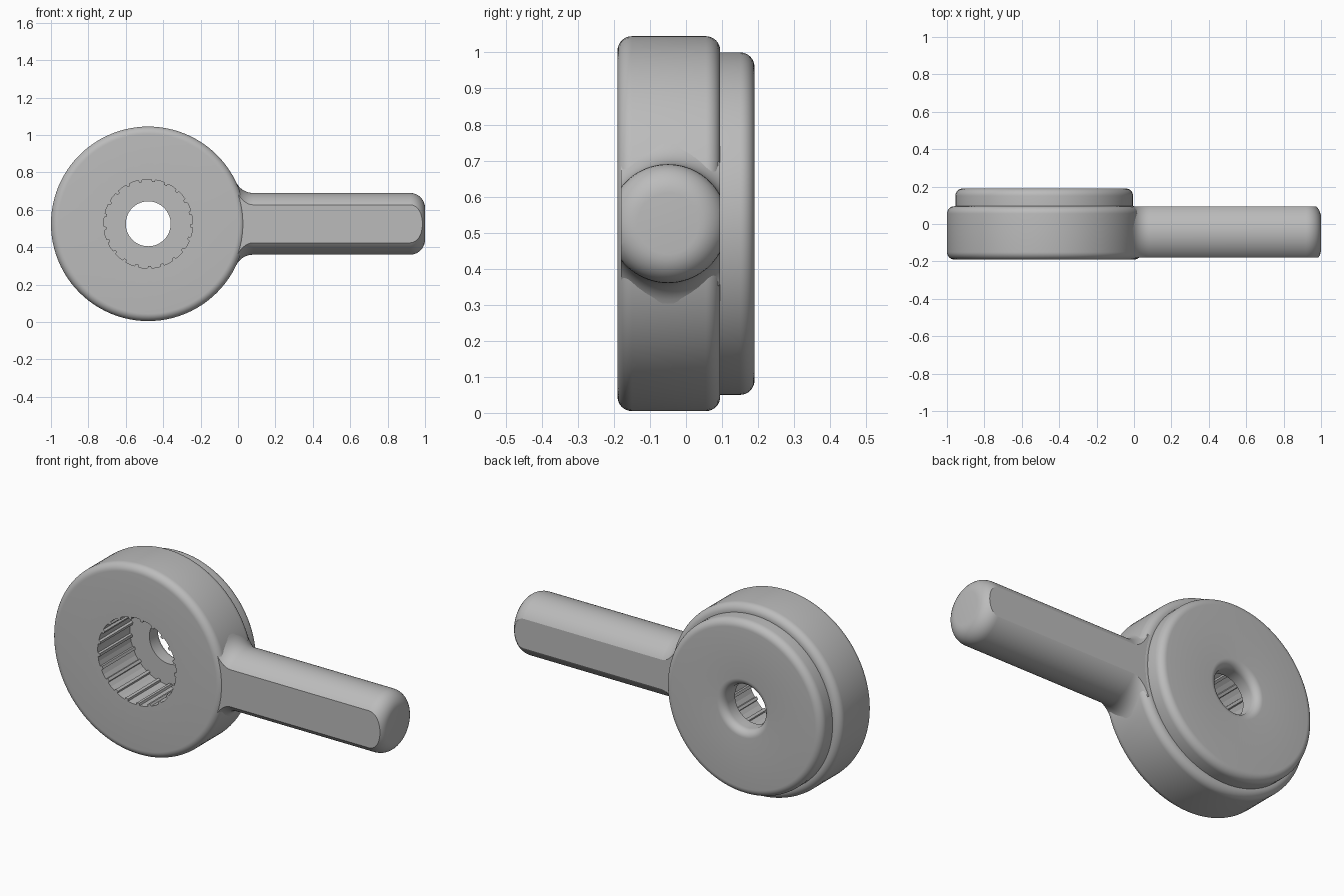
import bpy, bmesh
from math import sin, cos, pi, radians, sqrt, atan2
from mathutils import Vector

old = bpy.data.objects.get("Cube")
if old:
    bpy.data.objects.remove(old)

grey = bpy.data.materials.new("plain grey")
grey.use_nodes = True
colour = (0.5, 0.5, 0.5, 1)
grey.diffuse_color = colour
grey.node_tree.nodes["Principled BSDF"].inputs["Base Color"].default_value = colour

HUB = Vector((-0.48, 0, 0.525))
HUB_R, ARM_R, ARM_Y = 0.52, 0.165, -0.05


def arc(cx, cy, r, a, b, n=8):
    """Points on an arc from angle a to b, in degrees."""
    turn = [radians(a + (b - a) * i / n) for i in range(n + 1)]
    return [(cx + r * cos(t), cy + r * sin(t)) for t in turn]


def lathe(profile, axis, origin, closed, steps=96):
    """Spin (along, radius) points round the x or y axis."""
    bm = bmesh.new()
    rings = []
    for i in range(steps):
        t = 2 * pi * i / steps
        ring = []
        for along, r in profile:
            p = (along, r * cos(t), r * sin(t)) if axis == "x" else (r * cos(t), along, r * sin(t))
            ring.append(bm.verts.new(origin + Vector(p)))
        rings.append(ring)
    n = len(profile)
    for i in range(steps):
        a, b = rings[i], rings[(i + 1) % steps]
        for j in range(n if closed else n - 1):
            k = (j + 1) % n
            bm.faces.new((a[j], a[k], b[k], b[j]))
    if not closed:
        for j in (0, n - 1):
            bm.faces.new([ring[j] for ring in rings])
    bmesh.ops.recalc_face_normals(bm, faces=bm.faces)
    return bm


def make(name, bm):
    mesh = bpy.data.meshes.new(name)
    bm.to_mesh(mesh)
    bm.free()
    obj = bpy.data.objects.new(name, mesh)
    bpy.context.collection.objects.link(obj)
    mesh.materials.append(grey)
    return obj


def smooth(obj):
    bpy.ops.object.select_all(action="DESELECT")
    bpy.context.view_layer.objects.active = obj
    obj.select_set(True)
    bpy.ops.object.shade_smooth_by_angle(angle=radians(25))


# Hub: rounded front disc, smaller back disc and a bore with a rounded mouth
f = 0.04
profile = [(-0.19, 0.12)]
profile += arc(-0.19 + f, HUB_R - f, f, 180, 90)
profile += arc(0.095 - f, HUB_R - f, f, 90, 0)
profile += [(0.095, 0.475)]
profile += arc(0.19 - f, 0.475 - f, f, 90, 0)
profile += arc(0.19 - f, 0.12 + f, f, 0, -90)
hub = make("hub", lathe(profile, "y", HUB, True))

# Splined socket cut into the front of the hub
TEETH, FLOOR = 21, 0.09
bm = bmesh.new()
outline = []
for i in range(TEETH):
    for part, r in ((0, 0.237), (0.35, 0.238), (0.7, 0.237), (0.74, 0.225), (0.96, 0.225)):
        t = 2 * pi * (i + part) / TEETH
        outline.append(bm.verts.new(HUB + Vector((r * cos(t), -0.3, r * sin(t)))))
face = bm.faces.new(outline)
ext = bmesh.ops.extrude_face_region(bm, geom=[face])
moved = [v for v in ext["geom"] if isinstance(v, bmesh.types.BMVert)]
bmesh.ops.translate(bm, verts=moved, vec=(0, 0.3 + FLOOR, 0))
bmesh.ops.recalc_face_normals(bm, faces=bm.faces)
cutter = make("socket_cutter", bm)
cutter.hide_render = True
cutter.hide_set(True)
cut = hub.modifiers.new("socket", "BOOLEAN")
cut.operation = "DIFFERENCE"
cut.solver = "EXACT"
cut.object = cutter
smooth(hub)

# Handle: round bar flaring into the hub, with a rounded end
g = 0.1
height = ARM_R + g
reach = sqrt((HUB_R + g) ** 2 - height ** 2)
touch = atan2(height, reach)
start = 180 + touch * 180 / pi
e = 0.08
profile = [(-0.1, 0.2)]
profile += arc(HUB.x + reach, height, g, start, 270)
profile += arc(1 - e, ARM_R - e, e, 90, 0)
bm = lathe(profile, "x", Vector((0, ARM_Y, HUB.z)), False)

# Flat front and back of the handle
for y, way in ((-0.18, -1), (0.094, 1)):
    geom = bm.verts[:] + bm.edges[:] + bm.faces[:]
    res = bmesh.ops.bisect_plane(bm, geom=geom, plane_co=(0, y, 0), plane_no=(0, way, 0), clear_outer=True)
    rim = [x for x in res["geom_cut"] if isinstance(x, bmesh.types.BMEdge)]
    bmesh.ops.edgeloop_fill(bm, edges=rim)
bmesh.ops.recalc_face_normals(bm, faces=bm.faces)
smooth(make("handle", bm))
